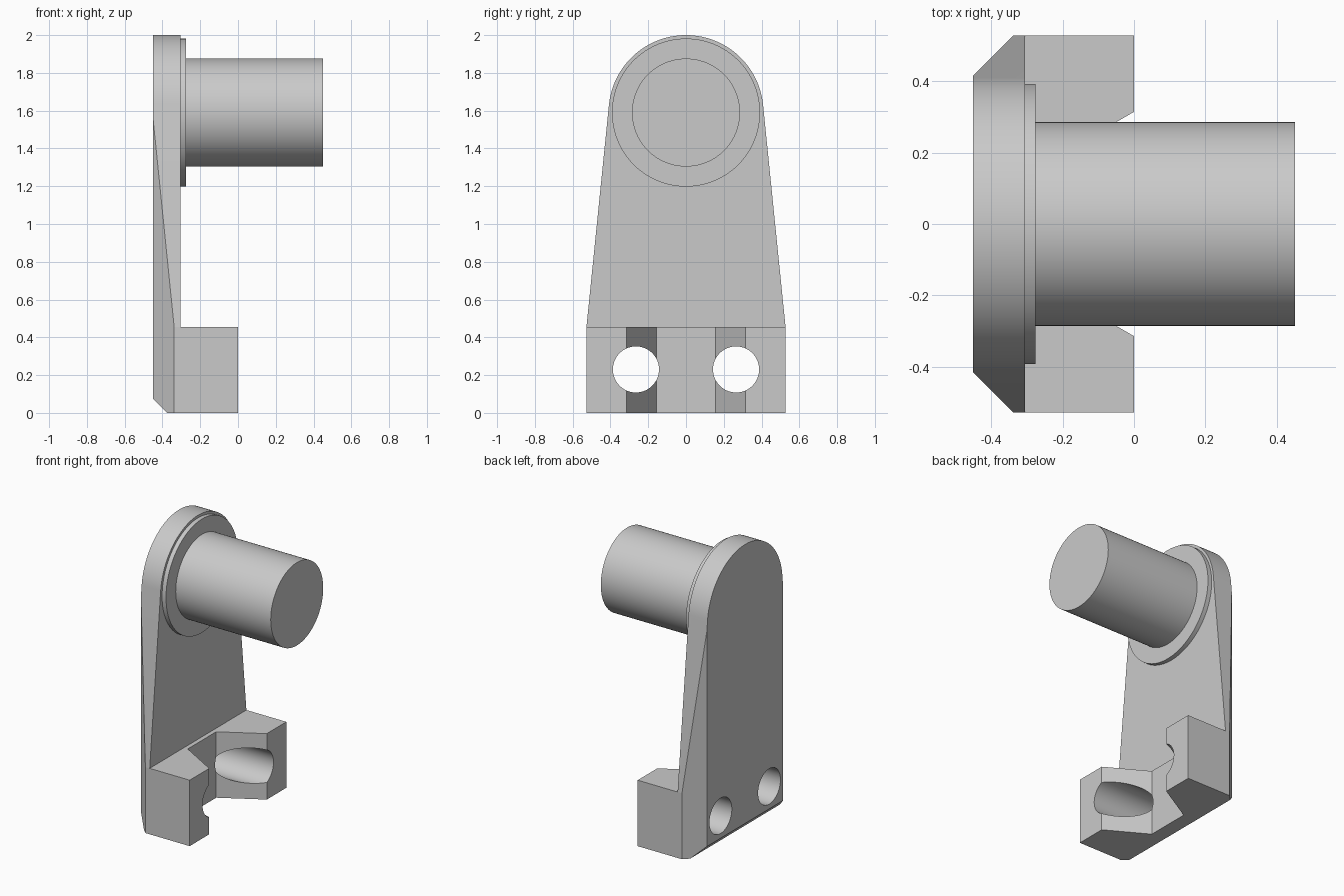
import bpy, bmesh, math

cube = bpy.data.objects.get("Cube")
if cube:
    bpy.data.objects.remove(cube, do_unlink=True)

GREY = (0.59, 0.59, 0.59, 1.0)
mat = bpy.data.materials.new("plain grey")
mat.use_nodes = True
mat.diffuse_color = GREY
mat.node_tree.nodes["Principled BSDF"].inputs["Base Color"].default_value = GREY

# Main dimensions
BACK, FACE, FRONT = -0.45, -0.305, 0.0
HALF, BLOCK_TOP = 0.527, 0.455
PIN_Z, TOP_R = 1.59, 0.41


def prism(name, outline, axis, lo, hi):
    """Extrude a 2D outline along an axis (outline uses the other two axes in order)."""
    bm = bmesh.new()
    verts = []
    for u, v in outline:
        co = [u, v]
        co.insert(axis, lo)
        verts.append(bm.verts.new(co))
    face = bm.faces.new(verts)
    extruded = bmesh.ops.extrude_face_region(bm, geom=[face])["geom"]
    shift = [0, 0, 0]
    shift[axis] = hi - lo
    bmesh.ops.translate(bm, vec=shift,
                        verts=[g for g in extruded if isinstance(g, bmesh.types.BMVert)])
    bmesh.ops.recalc_face_normals(bm, faces=bm.faces)
    mesh = bpy.data.meshes.new(name)
    bm.to_mesh(mesh)
    bm.free()
    mesh.materials.append(mat)
    obj = bpy.data.objects.new(name, mesh)
    bpy.context.collection.objects.link(obj)
    return obj


def arc(cy, cz, r, start, end, steps):
    angles = [start + (end - start) * i / steps for i in range(steps + 1)]
    return [(cy + r * math.cos(a), cz + r * math.sin(a)) for a in angles]


def rod(name, y, z, r, lo, hi):
    return prism(name, arc(y, z, r, 0, math.tau, 96)[:-1], 0, lo, hi)


def activate(obj):
    bpy.ops.object.select_all(action="DESELECT")
    obj.select_set(True)
    bpy.context.view_layer.objects.active = obj


def cut(target, cutter):
    cutter.hide_render = True
    mod = target.modifiers.new("cut", "BOOLEAN")
    mod.operation = "DIFFERENCE"
    mod.solver = "EXACT"
    mod.object = cutter
    activate(target)
    bpy.ops.object.modifier_apply(modifier=mod.name)
    bpy.data.objects.remove(cutter, do_unlink=True)


# Bracket blank: rounded top whose arc is tangent to the tapered sides
drop = PIN_Z - BLOCK_TOP
tangent = math.atan2(-drop, HALF) + math.acos(TOP_R / math.hypot(HALF, drop))
outline = [(-HALF, BLOCK_TOP), (-HALF, 0), (HALF, 0), (HALF, BLOCK_TOP)]
outline += arc(0, PIN_Z, TOP_R, tangent, math.pi - tangent, 60)
bracket = prism("bracket", outline, 0, BACK, FRONT)

# Clear the space above the foot block, leaving the upright plate
cut(bracket, prism("upper_clearance", [(FACE, BLOCK_TOP), (1, BLOCK_TOP), (1, 3), (FACE, 3)],
                   1, -1, 1))

# Flared groove through the foot block
flare, floor_x, floor_y = math.tan(math.radians(30)), -0.275, 0.155
mouth = floor_y + (0.1 - floor_x) * flare
cut(bracket, prism("groove", [(floor_x, -floor_y), (0.1, -mouth), (0.1, mouth),
                              (floor_x, floor_y)], 2, -0.1, 0.6))

# Chamfers on the two rear side edges, and bolt holes
for side in (-1, 1):
    corner = [(-0.6, 0.265), (-0.2, 0.665), (-0.6, 0.665)]
    cut(bracket, prism("side_chamfer", [(x, side * y) for x, y in corner], 2, -0.1, 2.1))
    cut(bracket, rod("bolt_hole", side * 0.265, 0.23, 0.122, -0.6, 0.1))

# Chamfer on the rear bottom edge
cut(bracket, prism("bottom_chamfer", [(-0.55, 0.175), (-0.275, -0.1), (-0.55, -0.1)], 1, -1, 1))

# Pin and its shoulder collar
collar = rod("collar", 0, PIN_Z, 0.392, FACE - 0.02, -0.275)
pin = rod("pin", 0, PIN_Z, 0.286, -0.3, 0.45)

# Smooth the curved walls, keep all real edges sharp
for obj in (bracket, collar, pin):
    activate(obj)
    bpy.ops.object.shade_smooth_by_angle(angle=math.radians(5))
